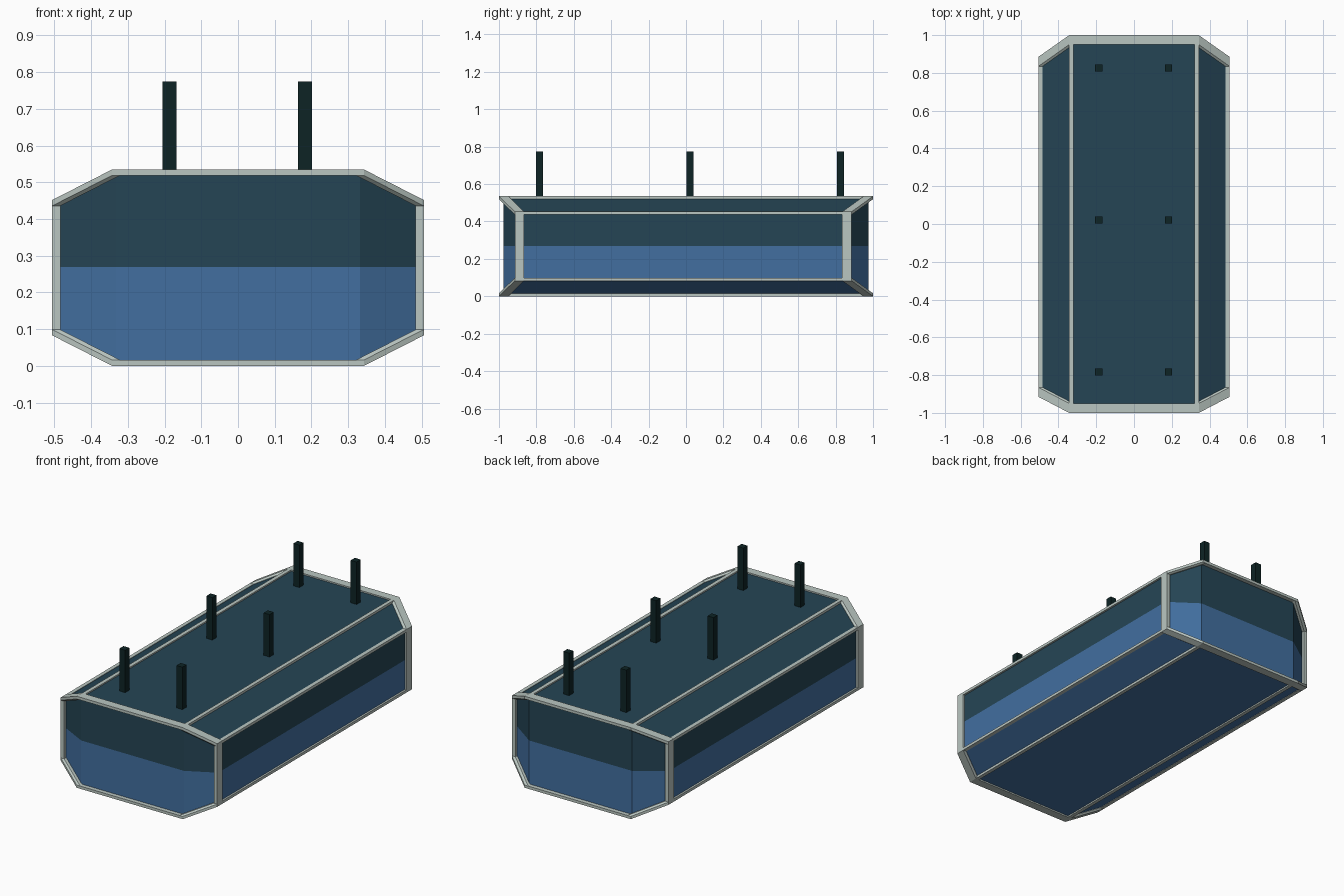
import bpy, bmesh
from mathutils import Vector

if "Cube" in bpy.data.objects:
    bpy.data.objects.remove(bpy.data.objects["Cube"])


def material(name, rgb):
    lin = [((c / 255 + 0.055) / 1.055) ** 2.4 for c in rgb]
    m = bpy.data.materials.new(name)
    m.diffuse_color = (*lin, 1)
    m.use_nodes = True
    m.node_tree.nodes["Principled BSDF"].inputs["Base Color"].default_value = m.diffuse_color
    return m


teal = material("dark teal", (37, 69, 85))
blue = material("steel blue", (66, 111, 160))
grey = material("pale grey", (186, 198, 193))
black = material("green black", (13, 36, 37))


def finish(bm, name, mats):
    bmesh.ops.recalc_face_normals(bm, faces=bm.faces)
    me = bpy.data.meshes.new(name)
    bm.to_mesh(me)
    bm.free()
    for m in mats:
        me.materials.append(m)
    ob = bpy.data.objects.new(name, me)
    bpy.context.collection.objects.link(ob)
    return ob


# Corner layout: inner corners (end faces) and outer corners (swept-back sides)
def corner(sx, outer, back, up):
    if outer:
        return Vector((sx * 0.495, 0.86 if back else -0.89, 0.444 if up else 0.091))
    return Vector((sx * 0.332, 0.975 if back else -0.975, 0.527 if up else 0.008))


# Octagon order around the section
RING = [(-1, 0, 0), (1, 0, 0), (1, 1, 0), (1, 1, 1), (1, 0, 1), (-1, 0, 1), (-1, 1, 1), (-1, 1, 0)]

# Hull: octagonal prism with chamfered ends, split into two colours at mid height
bm = bmesh.new()
ends = []
for back in (0, 1):
    v = [bm.verts.new(corner(sx, o, back, up)) for sx, o, up in RING]
    ends.append(v)
    for idx in ((0, 1, 4, 5), (1, 2, 3, 4), (0, 5, 6, 7)):
        bm.faces.new([v[i] for i in idx])
for i in range(8):
    j = (i + 1) % 8
    bm.faces.new((ends[0][i], ends[0][j], ends[1][j], ends[1][i]))
bmesh.ops.bisect_plane(bm, geom=bm.verts[:] + bm.edges[:] + bm.faces[:],
                       plane_co=(0, 0, 0.27), plane_no=(0, 0, 1))
for f in bm.faces:
    f.material_index = 0 if f.calc_center_median().z > 0.27 else 1
finish(bm, "body", [teal, blue])

# Frame: a bar along every outline edge, swept from a small box
HALF = Vector((0.011, 0.025, 0.008))
bm = bmesh.new()


def bar(a, b):
    vs = [bm.verts.new(p + Vector((x * HALF.x, y * HALF.y, z * HALF.z)))
          for p in (a, b) for x in (-1, 1) for y in (-1, 1) for z in (-1, 1)]
    res = bmesh.ops.convex_hull(bm, input=vs)
    junk = {g for k in ("geom_interior", "geom_unused") for g in res[k]
            if isinstance(g, bmesh.types.BMVert)}
    bmesh.ops.delete(bm, geom=list(junk), context='VERTS')


for i in range(8):
    sx, o, up = RING[i]
    tx, p, vp = RING[(i + 1) % 8]
    for back in (0, 1):
        bar(corner(sx, o, back, up), corner(tx, p, back, vp))
    bar(corner(sx, o, 0, up), corner(sx, o, 1, up))
finish(bm, "edge_frame", [grey])

# Pegs: two rows of three posts on top
for x in (-0.187, 0.183):
    for y in (-0.783, 0.022, 0.826):
        bm = bmesh.new()
        bmesh.ops.create_cube(bm, size=1)
        for v in bm.verts:
            v.co = Vector((x + v.co.x * 0.038, y + v.co.y * 0.038, 0.645 + v.co.z * 0.26))
        finish(bm, "top_post", [black])
